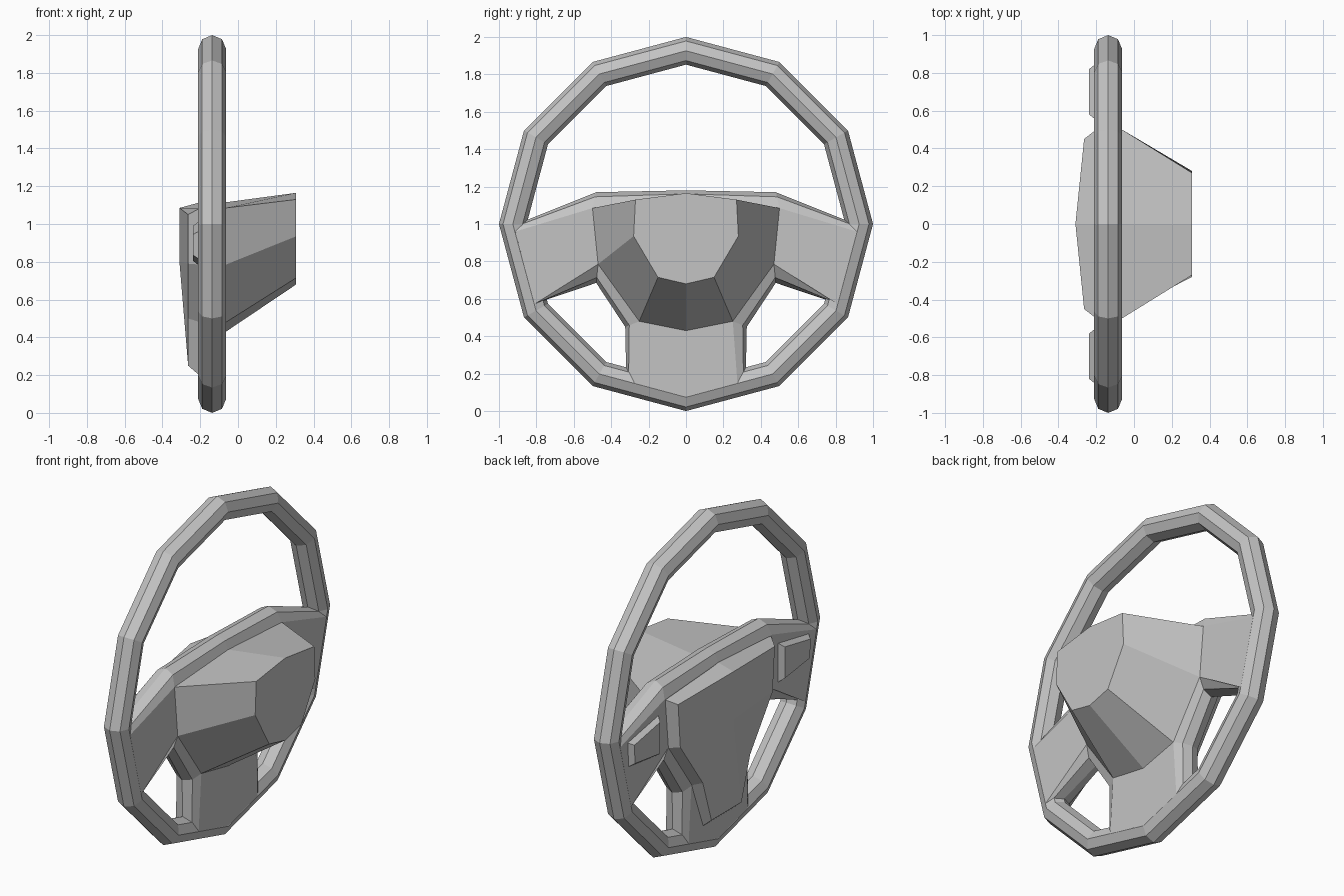
import bpy
import bmesh
from math import pi

cube = bpy.data.objects.get("Cube")
if cube:
    bpy.data.objects.remove(cube)

RIM_X = -0.137   # plane of the wheel
TUBE = 0.073     # rim tube radius
RIM_R = 0.926    # rim centreline radius

grey = bpy.data.materials.new("plain_grey")
grey.use_nodes = True
grey.diffuse_color = (0.55, 0.55, 0.55, 1)
grey.node_tree.nodes["Principled BSDF"].inputs["Base Color"].default_value = (0.55, 0.55, 0.55, 1)


def at_x(x, pts):
    """Place (y, z) points on a plane of constant x."""
    return [(x, y, z) for y, z in pts]


def mirrored(half):
    """Close a half outline, whose ends lie on y = 0, into a full loop."""
    return half + [(x, -y, z) for x, y, z in reversed(half[1:-1])]


def loft(name, loops, apex=None):
    """Skin matching loops and cap both ends; an apex gives a ridged last cap."""
    bm = bmesh.new()
    rings = [[bm.verts.new(p) for p in loop] for loop in loops]
    n = len(rings[0])
    for a, b in zip(rings, rings[1:]):
        for i in range(n):
            j = (i + 1) % n
            bm.faces.new((a[i], a[j], b[j], b[i]))
    bm.faces.new(rings[0])
    if apex:
        tip = bm.verts.new(apex)
        for i in range(n):
            bm.faces.new((rings[-1][i], rings[-1][(i + 1) % n], tip))
    else:
        bm.faces.new(rings[-1])
    bmesh.ops.recalc_face_normals(bm, faces=bm.faces)
    mesh = bpy.data.meshes.new(name)
    bm.to_mesh(mesh)
    bm.free()
    mesh.materials.append(grey)
    obj = bpy.data.objects.new(name, mesh)
    bpy.context.collection.objects.link(obj)
    return obj


# Twelve-sided rim with an octagonal tube
bpy.ops.mesh.primitive_torus_add(major_segments=12, minor_segments=8,
                                 major_radius=RIM_R, minor_radius=TUBE + 0.001,
                                 location=(RIM_X, 0, 1), rotation=(0, pi / 2, 0))
rim = bpy.context.object
rim.name = "rim"
rim.data.materials.append(grey)

# Spokes: one plate whose edges are rounded like the rim tube
edge = [(0, 1.18), (.48, 1.17), (.905, 1.0), (.82, .572),
        (.48, .685), (.325, .45), (.32, .21), (0, .09)]
face = [(0, 1.115), (.5, 1.085), (.912, .96), (.81, .572),
        (.47, .785), (.25, .48), (.275, .15), (0, .078)]
section = [(-1, 1), (-.71, .29), (0, 0), (.71, .29), (1, 1)]
layers = []
for side, t in section:
    outline = [(e[0] + t * (f[0] - e[0]), e[1] + t * (f[1] - e[1]))
               for e, f in zip(edge, face)]
    layers.append(mirrored(at_x(RIM_X + side * TUBE, outline)))
loft("spokes", layers)

# Column cover tapering away behind the spokes
cover_base = at_x(RIM_X + TUBE, [(0, 1.115), (.5, 1.085), (.47, .785), (.25, .48), (0, .43)])
cover_end = at_x(.308, [(0, 1.165), (.27, 1.13), (.28, .935), (.15, .715), (0, .68)])
loft("column_cover", [mirrored(cover_base), mirrored(cover_end)])

# Centre pad with a shallow ridge
pad_base = at_x(-.2, [(0, 1.115), (.5, 1.085), (.47, .785), (.25, .48), (.14, .195), (0, .195)])
pad_face = [(-.31, 0, 1.085)] + at_x(-.264, [(.45, 1.05), (.43, .79), (.22, .5), (.14, .25), (0, .25)])
loft("centre_pad", [mirrored(pad_base), mirrored(pad_face)], apex=(-.31, 0, .8))

# Raised button on each spoke
button_base = [(.55, 1.02), (.85, .965), (.84, .81), (.55, .775)]
button_face = [(.58, .99), (.82, .945), (.815, .835), (.58, .805)]
for name, s in (("front_button", -1), ("back_button", 1)):
    loft(name, [at_x(x, [(s * y, z) for y, z in pts])
                for x, pts in ((-.2, button_base), (-.238, button_face))])
